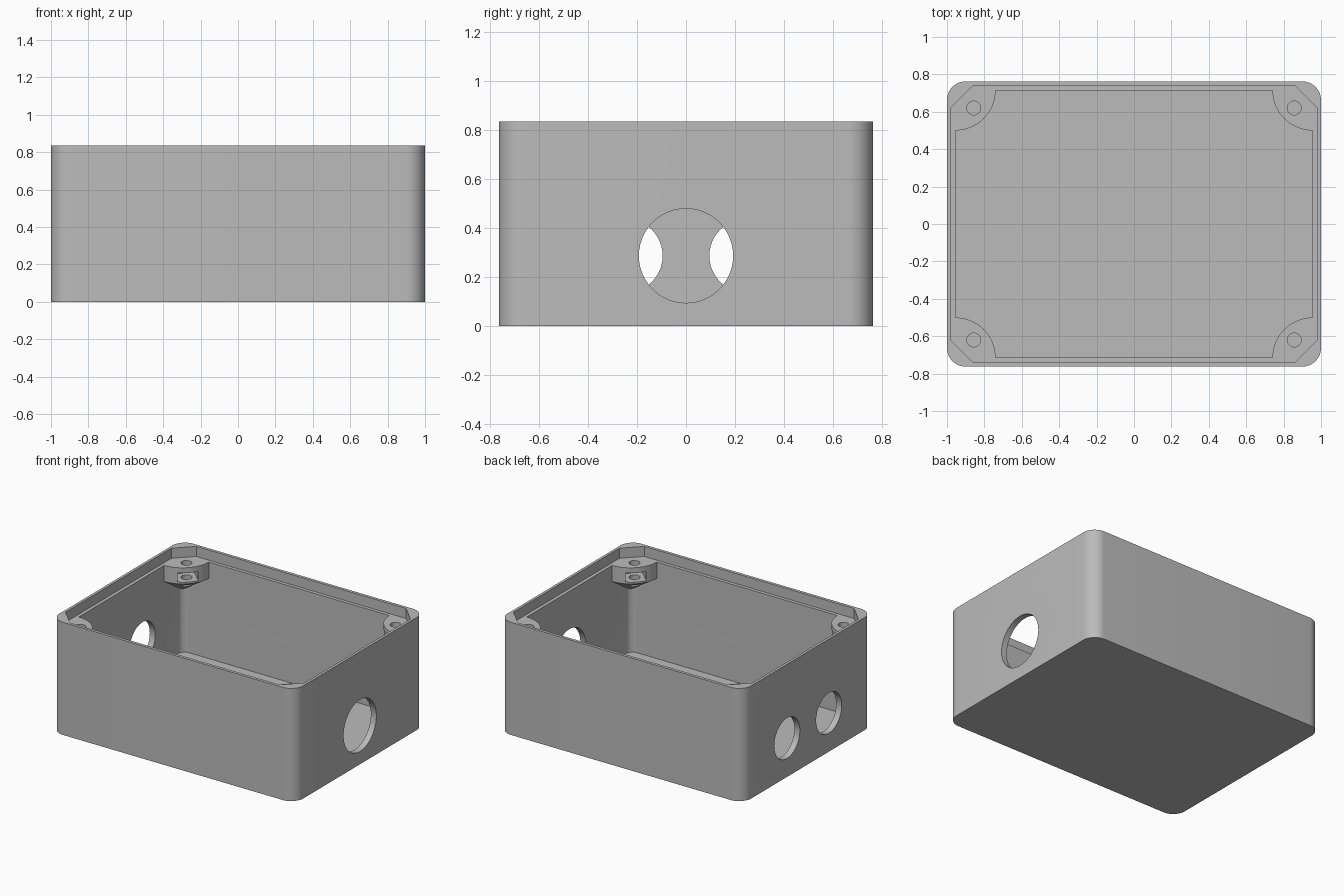
import bpy, bmesh, math
from mathutils import Matrix

if "Cube" in bpy.data.objects:
    bpy.data.objects.remove(bpy.data.objects["Cube"], do_unlink=True)

HX, HY, HEIGHT = 1.0, 0.7625, 0.835      # outer half sizes and height
CX, CY = 0.955, 0.715                    # cavity half sizes
LEDGE, FLOOR = 0.76, 0.045               # lid ledge and floor levels
BOSS_R = 0.215
CORNERS = [(sx, sy) for sx in (-1, 1) for sy in (-1, 1)]

grey = bpy.data.materials.new("Light grey plastic")
grey.use_nodes = True
colour = (0.5, 0.5, 0.5, 1)
grey.diffuse_color = colour
grey.node_tree.nodes["Principled BSDF"].inputs["Base Color"].default_value = colour


def finish(name, bm):
    bmesh.ops.recalc_face_normals(bm, faces=bm.faces)
    mesh = bpy.data.meshes.new(name)
    bm.to_mesh(mesh)
    bm.free()
    mesh.materials.append(grey)
    obj = bpy.data.objects.new(name, mesh)
    bpy.context.collection.objects.link(obj)
    return obj


def prism(name, hx, hy, corner, steps, z0, z1):
    """Upright rectangular prism; one step gives chamfers, more give rounds."""
    bm = bmesh.new()
    verts = []
    for k, (sx, sy) in enumerate([(1, 1), (-1, 1), (-1, -1), (1, -1)]):
        for i in range(steps + 1):
            a = (k + i / steps) * math.pi / 2
            verts.append(bm.verts.new((sx * (hx - corner) + corner * math.cos(a),
                                       sy * (hy - corner) + corner * math.sin(a), z0)))
    face = bm.faces.new(verts)
    new = bmesh.ops.extrude_face_region(bm, geom=[face])["geom"]
    bmesh.ops.translate(bm, vec=(0, 0, z1 - z0),
                        verts=[v for v in new if isinstance(v, bmesh.types.BMVert)])
    return finish(name, bm)


def cylinder(name, r, depth, matrix, segments=48):
    bm = bmesh.new()
    bmesh.ops.create_cone(bm, cap_ends=True, segments=segments, radius1=r,
                          radius2=r, depth=depth, matrix=matrix)
    return finish(name, bm)


def boss_shape(x, y):
    """Cylinder with a cone tapering to a point underneath."""
    bm = bmesh.new()
    profile = [(0, 0.5), (BOSS_R, 0.64), (BOSS_R, 0.9), (0, 0.9)]
    verts = [bm.verts.new((r, 0, z)) for r, z in profile]
    edges = [bm.edges.new(pair) for pair in zip(verts, verts[1:])]
    bmesh.ops.spin(bm, geom=verts + edges, cent=(0, 0, 0), axis=(0, 0, 1),
                   angle=2 * math.pi, steps=64)
    bmesh.ops.remove_doubles(bm, verts=bm.verts, dist=0.0001)
    bmesh.ops.translate(bm, vec=(x, y, 0), verts=bm.verts)
    return finish("boss_cutter", bm)


def cut(target, tool):
    mod = target.modifiers.new("Cut", "BOOLEAN")
    mod.operation, mod.solver, mod.object = "DIFFERENCE", "EXACT", tool
    bpy.context.view_layer.objects.active = target
    bpy.ops.object.modifier_apply(modifier=mod.name)
    bpy.data.objects.remove(tool, do_unlink=True)


# Cavity volume, leaving a screw boss in each corner
cavity = prism("cavity_cutter", CX, CY, 0.055, 8, FLOOR, LEDGE + 0.01)
for sx, sy in CORNERS:
    cut(cavity, boss_shape(sx * CX, sy * CY))

# Hollow box with a chamfered lid recess
box = prism("enclosure_box", HX, HY, 0.1, 12, 0, HEIGHT)
cut(box, cavity)
cut(box, prism("recess_cutter", 0.98, 0.74, 0.12, 1, LEDGE, HEIGHT + 0.1))

# Nut slots and screw holes in the bosses
for sx, sy in CORNERS:
    bm = bmesh.new()
    diagonal = Matrix.Rotation(math.atan2(-sy, -sx), 4, "Z")
    place = Matrix.Translation((sx * CX, sy * CY, 0.687)) @ diagonal
    place = place @ Matrix.Translation((0.16, 0, 0)) @ Matrix.Diagonal((0.18, 0.14, 0.068, 1))
    bmesh.ops.create_cube(bm, size=1, matrix=place)
    cut(box, finish("slot_cutter", bm))
    cut(box, cylinder("screw_cutter", 0.037, 0.3,
                      Matrix.Translation((sx * 0.857, sy * 0.62, 0.66)), 32))

# Cable holes: one large on the left wall, two smaller on the right wall
for x, y, r in [(HX, 0, 0.192), (-HX, -0.245, 0.15), (-HX, 0.245, 0.15)]:
    turn = Matrix.Translation((x, y, 0.287)) @ Matrix.Rotation(math.pi / 2, 4, "Y")
    cut(box, cylinder("cable_cutter", r, 0.3, turn))

# Smooth the rounds, keep the corners crisp
bpy.ops.object.select_all(action="DESELECT")
box.select_set(True)
bpy.context.view_layer.objects.active = box
bpy.ops.object.shade_smooth_by_angle(angle=math.radians(30))
